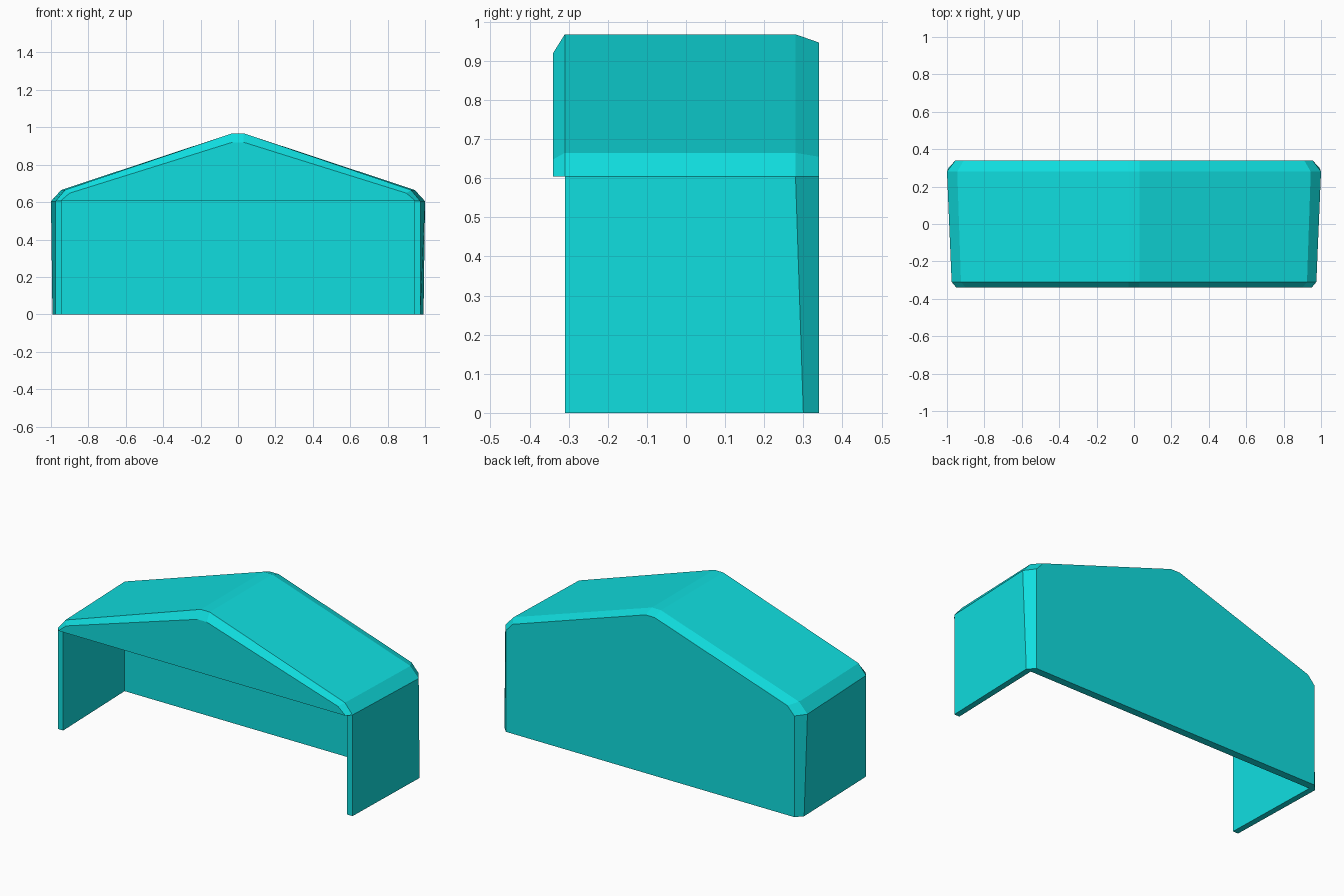
import bpy
import bmesh

cube = bpy.data.objects.get("Cube")
if cube:
    bpy.data.objects.remove(cube, do_unlink=True)

teal = bpy.data.materials.new("turquoise")
teal.use_nodes = True
color = (0.005, 0.73, 0.74, 1)
teal.diffuse_color = color
teal.node_tree.nodes["Principled BSDF"].inputs["Base Color"].default_value = color

EAVE = 0.605


def loft(name, rings, cap_ends=True, skip_top=False):
    """Join matching closed rings with quads and cap both ends."""
    bm = bmesh.new()
    loops = [[bm.verts.new(p) for p in ring] for ring in rings]
    for a, b in zip(loops, loops[1:]):
        for i in range(len(a)):
            j = (i + 1) % len(a)
            bm.faces.new((a[i], a[j], b[j], b[i]))
    for loop in (loops[0], loops[-1]):
        bm.faces.new(loop)
    bmesh.ops.recalc_face_normals(bm, faces=bm.faces)
    mesh = bpy.data.meshes.new(name)
    bm.to_mesh(mesh)
    bm.free()
    mesh.materials.append(teal)
    obj = bpy.data.objects.new(name, mesh)
    bpy.context.collection.objects.link(obj)
    return obj


def gable_ring(y, eave_x, shoulder_x, shoulder_z, ridge_z):
    """Gable cross-section at depth y, mirrored about x = 0."""
    half = [(eave_x, EAVE), (shoulder_x, shoulder_z), (0.03, ridge_z)]
    pts = half + [(-x, z) for x, z in reversed(half)]
    return [(x, y, z) for x, z in pts]


# Solid pitched roof with chamfered front and back rims
loft("pitched_roof", [
    gable_ring(-0.34, 0.95, 0.90, 0.648, 0.92),
    gable_ring(-0.31, 0.975, 0.925, 0.665, 0.968),
    gable_ring(0.28, 1.0, 0.945, 0.665, 0.968),
    gable_ring(0.34, 0.955, 0.91, 0.655, 0.947),
])


def wall_ring(z, corner_x, corner_y):
    """U-shaped wall outline, open to the front."""
    half = [(0.957, 0.295), (0.94, -0.31), (0.975, -0.31),
            (corner_x, corner_y), (0.955, 0.34)]
    pts = half + [(-x, y) for x, y in reversed(half)]
    return [(x, y, z) for x, y in pts]


# Thin side and back walls with chamfered back corners
loft("side_and_back_walls", [
    wall_ring(0, 0.992, 0.30),
    wall_ring(EAVE, 1.0, 0.28),
])
